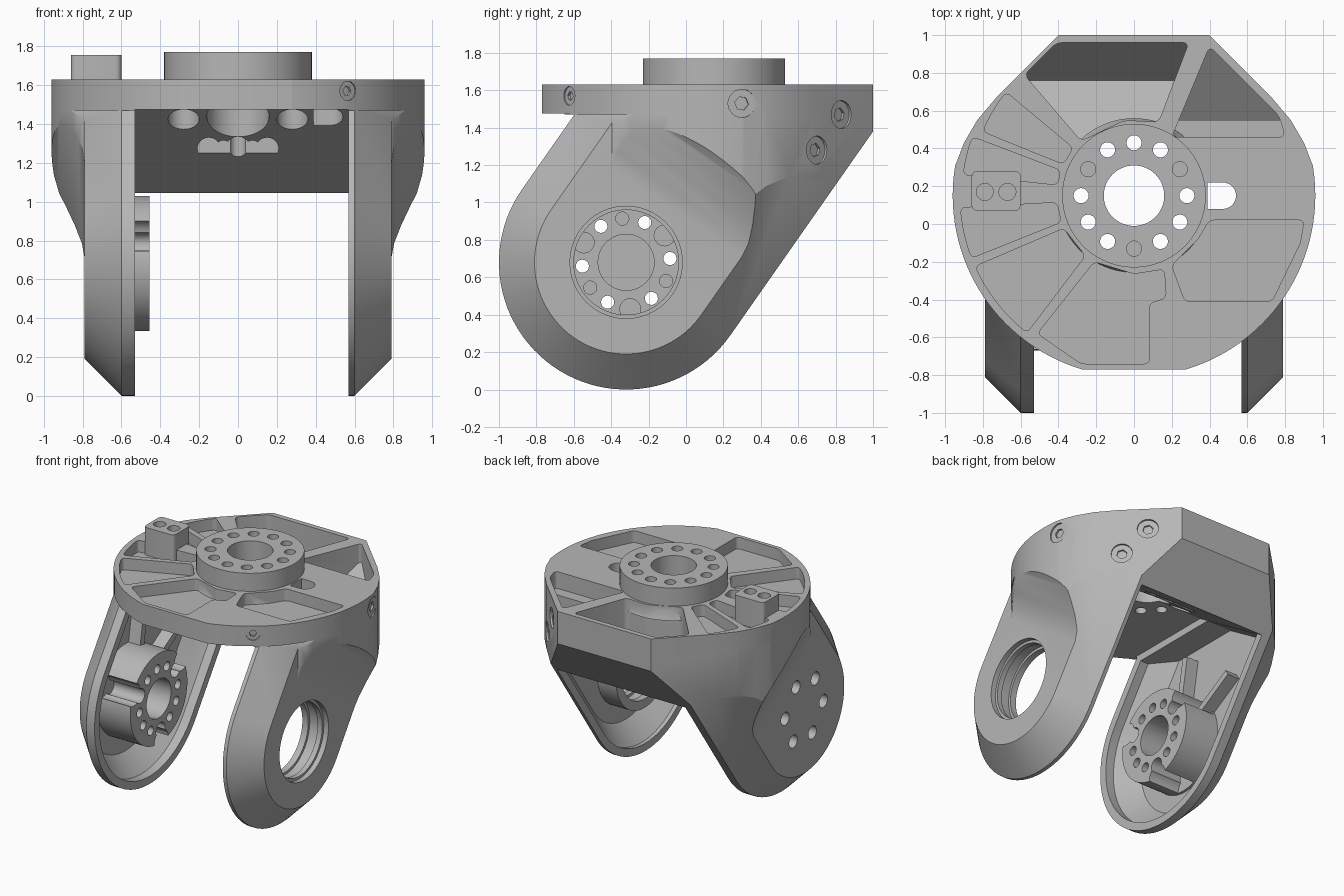
import bpy, bmesh
from math import sin, cos, radians, pi
from mathutils import Vector

if "Cube" in bpy.data.objects:
    bpy.data.objects.remove(bpy.data.objects["Cube"])

grey = bpy.data.materials.new("machined grey")
grey.use_nodes = True
grey.diffuse_color = (0.47, 0.47, 0.47, 1)
grey.node_tree.nodes["Principled BSDF"].inputs["Base Color"].default_value = (0.47, 0.47, 0.47, 1)

TILT = radians(55)                        # lean of the arms
U = Vector((cos(TILT), sin(TILT)))        # along the arm, in (y, z)
N = Vector((-sin(TILT), cos(TILT)))       # across the arm
PIVOT = Vector((-0.32, 0.68))             # arm pivot, in (y, z)
RING_Y = 0.15                             # centre of the top ring


def along_z(a, b, h):
    return (a, b, h)


def along_x(a, b, h):
    return (h, a, b)


def across_arm(s, x, t):
    p = PIVOT + U * s + N * t
    return (x, p.x, p.y)


def finish(bm, name):
    bmesh.ops.recalc_face_normals(bm, faces=bm.faces)
    me = bpy.data.meshes.new(name)
    bm.to_mesh(me)
    bm.free()
    me.materials.append(grey)
    ob = bpy.data.objects.new(name, me)
    bpy.context.collection.objects.link(ob)
    return ob


def loft(rings, name="cutter", corner=0):
    """Closed solid through rings with equal point counts."""
    bm = bmesh.new()
    rows = [[bm.verts.new(p) for p in ring] for ring in rings]
    n = len(rows[0])
    for a, b in zip(rows, rows[1:]):
        for i in range(n):
            j = (i + 1) % n
            bm.faces.new((a[i], a[j], b[j], b[i]))
    bm.faces.new(rows[0])
    bm.faces.new(rows[-1])
    if corner:
        bmesh.ops.recalc_face_normals(bm, faces=bm.faces)
        ups = [bm.edges.get((a, b)) for a, b in zip(rows[0], rows[1])]
        ups = [e for e in ups if e.calc_face_angle(0) > 0.5]
        bmesh.ops.bevel(bm, geom=ups, offset=corner, segments=4, profile=0.5, affect='EDGES')
    return finish(bm, name)


def prism(pts, lo, hi, frame=along_z, name="cutter", corner=0):
    return loft([[frame(a, b, h) for a, b in pts] for h in (lo, hi)], name, corner)


def box(x0, x1, y0, y1, z0, z1, corner=0):
    return prism([(x0, y0), (x1, y0), (x1, y1), (x0, y1)], z0, z1, corner=corner)


def cyl(p0, p1, r, r2=None, n=40):
    p0, p1 = Vector(p0), Vector(p1)
    d = p1 - p0
    bm = bmesh.new()
    bmesh.ops.create_cone(bm, cap_ends=True, segments=n, radius1=r,
                          radius2=r if r2 is None else r2, depth=d.length)
    rot = Vector((0, 0, 1)).rotation_difference(d).to_matrix().to_4x4()
    bmesh.ops.transform(bm, matrix=rot, verts=bm.verts)
    bmesh.ops.translate(bm, vec=(p0 + p1) / 2, verts=bm.verts)
    return finish(bm, "cutter")


def combine(ob, other, op='DIFFERENCE'):
    mod = ob.modifiers.new("combine", 'BOOLEAN')
    mod.operation, mod.solver, mod.object = op, 'EXACT', other
    dg = bpy.context.evaluated_depsgraph_get()
    me = bpy.data.meshes.new_from_object(ob.evaluated_get(dg))
    ob.modifiers.clear()
    ob.data = me
    bpy.data.objects.remove(other)
    return ob


def stadium(x, r, n=48):
    arc = [TILT + pi / 2 + pi * i / n for i in range(n + 1)]
    pts = [PIVOT + r * Vector((cos(a), sin(a))) for a in arc]
    pts += [PIVOT + U * 2.2 - N * r, PIVOT + U * 2.2 + N * r]
    return [(x, p.x, p.y) for p in pts]


def polar(deg, r):
    return (r * cos(radians(deg)), RING_Y + r * sin(radians(deg)))


def pivot_at(x, deg=0, r=0):
    return (x, PIVOT.x + r * cos(radians(deg)), PIVOT.y + r * sin(radians(deg)))


# Round top outline with flat front, flat back and softened back corners
def disc(lo, hi, name="cutter"):
    ob = prism([polar(360 * i / 128, 0.96) for i in range(128)], lo, hi, name=name)
    half = [(1.2, -.77), (1.2, .2), (.95, .3), (.9, .43), (.83, .55), (.72, .68), (.4, 1)]
    clip = half + [(-x, y) for x, y in reversed(half)]
    return combine(ob, prism(clip, lo - 0.1, hi + 0.1), 'INTERSECT')


# Upper housing, scooped away on both sides above the flat arm faces
body = disc(0.0, 1.5, "yoke_body")
scoop = [(-1.5, .79), (.38, .79), (.46, .803), (.55, .84), (.64, .888), (.71, .93), (.77, .98), (.79, 1.3), (-1.5, 1.3)]
for k in (-1, 1):
    combine(body, prism([(s, x * k) for s, x in scoop], -2, 2, across_arm))

# Arm slabs, trimmed to the leaning rounded outline with chamfered rims
slab = [(-.79, -1.1), (.79, -1.1), (.79, .595), (.72, .68), (.4, 1), (-.4, 1), (-.72, .68), (-.79, .595)]
combine(body, prism(slab, -0.1, 1.5), 'UNION')
combine(body, loft([stadium(x, r) for x, r in ((-1.1, .18), (-.6, .68), (.6, .68), (1.1, .18))]), 'INTERSECT')
combine(body, disc(1.47, 1.63), 'UNION')

# Gap between the arms, with a sloping underside at the back
gap = [(-2, 1.475), (.09, 1.475), (.77, 1.04), (2, 1.04), (2, -1), (-2, -1)]
combine(body, prism(gap, -0.53, 0.57, along_x))

# Hollow inner side of each arm, reaching back to the sloping wall
ceiling = [(-2, 1.42), (.17, 1.42), (.72, 1.07), (.72, -1), (-2, -1)]
plan = [(-.8, -2), (.8, -2), (.75, .57), (.62, .72), (-.62, .72), (-.75, .57)]
for k, start in ((-1, .525), (1, .565)):
    hollow = loft([stadium(x * k, r) for x, r in ((start, .62), (.6, .62), (.74, .48))])
    combine(hollow, prism(ceiling, -1, 1, along_x), 'INTERSECT')
    combine(hollow, prism(plan, -1, 2), 'INTERSECT')
    combine(body, hollow)

# Stiffening ribs inside the arms
for k in (-1, 1):
    for deg in (30, 80):
        a, b = Vector(pivot_at(0, deg, .3)[1:]), Vector(pivot_at(0, deg, .66)[1:])
        w = (b - a).orthogonal().normalized() * 0.025
        rib = prism([a - w, b - w, b + w, a + w], 0.64 * k, 0.76 * k, along_x)
        combine(body, rib, 'UNION')

# Top pockets between the spokes
sectors = [(141, 157, .87), (160, 173, .91), (184, 201, .92), (204, 232, .92)]
pockets = []
for a0, a1, r1 in sectors:
    steps = [a0 + (a1 - a0) * i / 8 for i in range(9)]
    inner = [polar(a, .41) for a in (a1 - 1, a0 + 1)]
    pockets.append([polar(a, r1) for a in steps] + inner)
pockets.append([(-.51, -.58), (-.28, -.74), (.08, -.74), (.08, -.42), (.17, -.39), (.16, -.24), (0, -.265), (-.21, -.2)])
pockets.append([(.40, .02), (.9, .02), (.88, -.1), (.73, -.41), (.27, -.41), (.2, -.22), (.34, -.08)])
for pts in pockets:
    combine(body, prism(pts, 1.54, 1.8, corner=0.025))

# Deep troughs at the back
troughs = [
    ([(.4, 1.8), (.4, 1.36), (.53, 1.27), (.76, 1.12), (.96, 1.4), (.96, 1.8)],
     [(-.58, .79), (-.41, .96), (.29, .96), (.13, .54), (-.05, .55), (-.28, .44)]),
    ([(.45, 1.8), (.45, 1.5), (.55, 1.5), (.55, 1.22), (.94, 1.5), (.94, 1.8)],
     [(.4, .94), (.77, .57), (.8, .46), (.2, .46)])]
for side, outline in troughs:
    trough = prism(side, -1, 1, along_x)
    combine(trough, prism(outline, 0.5, 1.79, corner=0.03), 'INTERSECT')
    combine(body, trough)

# Top ring with a flared foot and a small connector block
combine(body, cyl((0, RING_Y, 1.5), (0, RING_Y, 1.77), .38, n=96), 'UNION')
combine(body, cyl((0, RING_Y, 1.53), (0, RING_Y, 1.62), .41, .375, n=96), 'UNION')
combine(body, box(-.86, -.6, .07, .28, 1.5, 1.755, corner=0.03), 'UNION')
combine(body, cyl((0, RING_Y, 0.9), (0, RING_Y, 2), .16, n=64))
for i in range(12):
    x, y = polar(30 * i, .28)
    bottom = 1.6 if i % 4 == 1 else 1.0
    combine(body, cyl((x, y, bottom), (x, y, 2), .04, n=20))
for x in (-.79, -.67):
    combine(body, cyl((x, .17, 1.62), (x, .17, 2), .045, n=20))

# Cable slot beside the ring
combine(body, box(.39, .47, .08, .22, 1.2, 1.8))
combine(body, cyl((.47, .15, 1.2), (.47, .15, 1.8), .07))

# Counterbores and lobed recess in the sloping underside
for x in (-.28, .28):
    combine(body, cyl((x, .17, 1.0), (x, .17, 1.52), .08, n=32))
for x, r in ((-.15, .06), (0, .065), (.15, .06), (-.075, .045), (.075, .045)):
    combine(body, cyl((x, .2, 1.27), (x, .44, 1.27), r, n=24))

# Counterbored screw holes round the right-hand wall
for x, y, z, r in ((.57, -.63, 1.57, .05), (.95, .3, 1.53, .075), (.7, .7, 1.28, .075), (.57, .83, 1.47, .075)):
    out = Vector((x, y - RING_Y, 0)).normalized()
    if y > 0.5:
        out = Vector((1, 1, 0)).normalized()
    p = Vector((x, y, z))
    combine(body, cyl(p - out * .015, p + out * .1, r, n=32))
    combine(body, cyl(p - out * .03, p + out * .1, r * .5, n=6))

# Bearing seat in one arm
combine(body, cyl(pivot_at(.58), pivot_at(.77), .35, n=64), 'UNION')
combine(body, cyl(pivot_at(.4), pivot_at(1), .28, n=64))
combine(body, cyl(pivot_at(.75), pivot_at(1), .3, n=64))
combine(body, cyl(pivot_at(.63), pivot_at(.71), .3, n=64))

# Drive hub in the other arm, with three notches and bolt holes
hub = cyl(pivot_at(-.76), pivot_at(-.455), .35, n=96)
for deg in (35, 155, 275):
    combine(hub, cyl(pivot_at(-.72, deg, .25), pivot_at(-.3, deg, .25), .055, n=32))
    combine(hub, cyl(pivot_at(-.72, deg, .34), pivot_at(-.3, deg, .34), .085, n=32))
combine(hub, cyl(pivot_at(-.7), pivot_at(-.3), .15, n=48))
combine(body, hub, 'UNION')
for deg in (95, 215, 335):
    combine(body, cyl(pivot_at(-.5, deg, .235), pivot_at(-.3, deg, .235), .035, n=20))
    for off in (-30, 30):
        combine(body, cyl(pivot_at(-1, deg + off, .235), pivot_at(-.3, deg + off, .235), .035, n=20))
        combine(body, cyl(pivot_at(-1, deg + off, .235), pivot_at(-.6, deg + off, .235), .05, n=24))

bpy.context.view_layer.objects.active = body
body.select_set(True)
bpy.ops.object.shade_smooth_by_angle(angle=radians(25))
